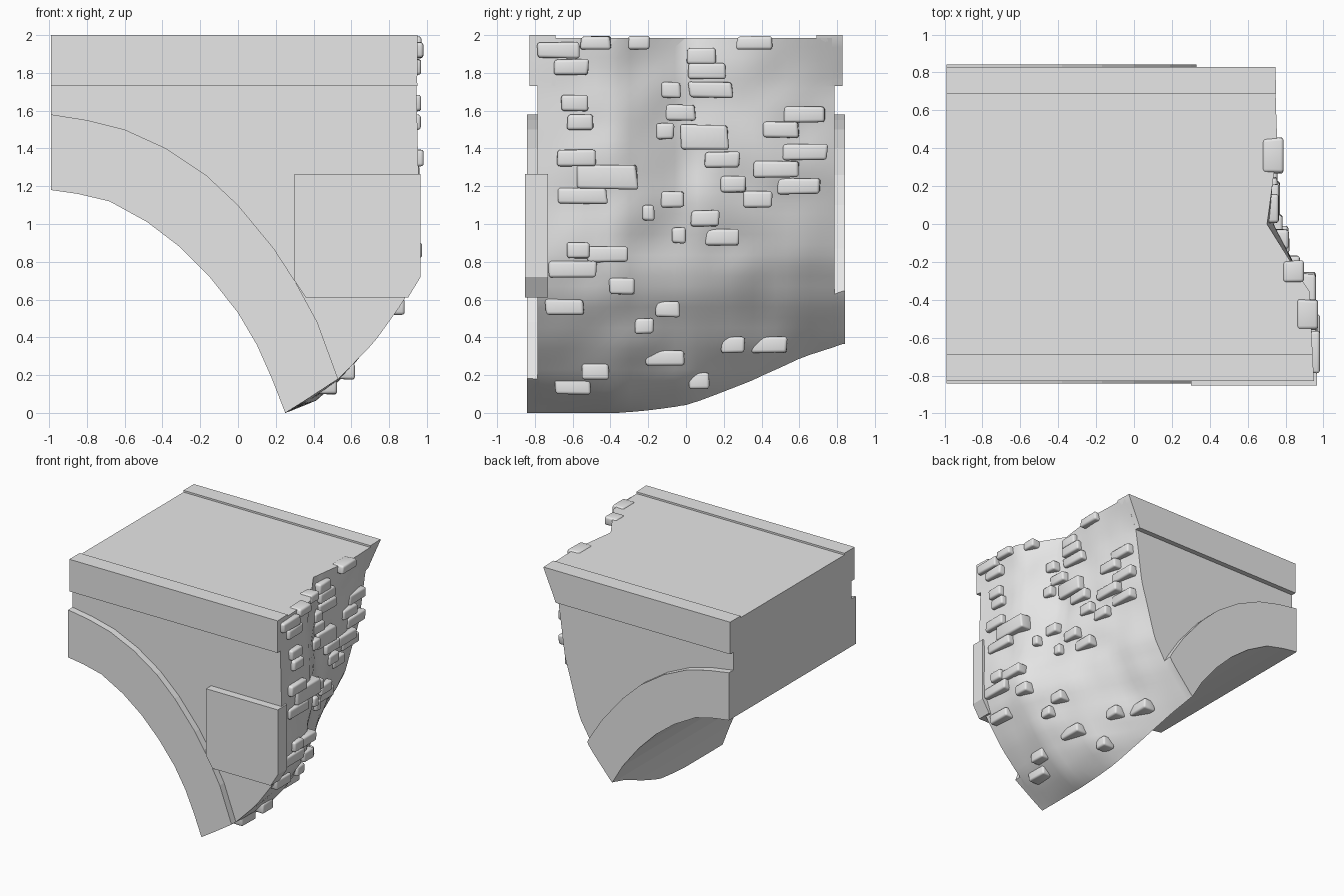
import bpy
import bmesh
import random
from mathutils import Vector, noise

random.seed(4)
if "Cube" in bpy.data.objects:
    bpy.data.objects.remove(bpy.data.objects["Cube"], do_unlink=True)

# One plain stone colour
stone = bpy.data.materials.new("grey stone")
stone.use_nodes = True
stone.diffuse_color = (0.8, 0.8, 0.8, 1)
stone.node_tree.nodes["Principled BSDF"].inputs["Base Color"].default_value = (0.8, 0.8, 0.8, 1)

LEFT, FAR, DECK = -0.99, 1.2, 1.985
WALL = 0.785

# Arch curves (x, z)
INNER = [(LEFT, 1.18), (-.85, 1.16), (-.68, 1.12), (-.48, 1.01), (-.31, .88),
         (-.15, .72), (0, .53), (.1, .36), (.18, .18), (.25, 0)]
OUTER = [(LEFT, 1.58), (-.8, 1.55), (-.6, 1.5), (-.38, 1.4), (-.17, 1.26),
         (0, 1.1), (.19, .87), (.3, .7), (.42, .48), (.53, .18), (.59, 0)]

# Broken end: depth x at a few heights (rows) and widths (columns)
COLUMNS = [-.84, -.36, 0, .4, .84]
ROWS = [(-.05, [.17, .1, .08, -.1, -.3]),
        (.05, [.33, .4, .25, 0, -.2]),
        (.18, [.53, .55, .44, .16, -.1]),
        (.37, [.72, .7, .56, .32, .1]),
        (.6, [.89, .84, .68, .47, .3]),
        (.8, [.96, .9, .74, .58, .42]),
        (1.26, [.96, .92, .73, .67, .56]),
        (1.73, [.95, .9, .74, .7, .63]),
        (2, [.95, .93, .7, .76, .75])]


def locate(value, stops):
    """Index of the interval holding value, and the fraction along it."""
    value = min(max(value, stops[0]), stops[-1])
    i = max(k for k in range(len(stops) - 1) if stops[k] <= value)
    return i, (value - stops[i]) / (stops[i + 1] - stops[i])


def broken_depth(y, z):
    i, s = locate(y, COLUMNS)
    j, t = locate(z, [row[0] for row in ROWS])
    low, high = ROWS[j][1], ROWS[j + 1][1]
    x = (low[i] * (1 - s) + low[i + 1] * s) * (1 - t) + (high[i] * (1 - s) + high[i + 1] * s) * t
    inside = max(0, min(1, (.8 - abs(y)) * 4, z * 3, (2 - z) * 4))
    return x + inside * .03 * noise.noise(Vector((3, y * 4, z * 4)))


def finish(name, bm, smooth=False):
    bmesh.ops.recalc_face_normals(bm, faces=bm.faces)
    for face in bm.faces:
        face.smooth = smooth
    mesh = bpy.data.meshes.new(name)
    bm.to_mesh(mesh)
    bm.free()
    mesh.materials.append(stone)
    obj = bpy.data.objects.new(name, mesh)
    bpy.context.collection.objects.link(obj)
    return obj


def apply_modifiers(obj):
    bpy.ops.object.select_all(action="DESELECT")
    bpy.context.view_layer.objects.active = obj
    obj.select_set(True)
    for mod in list(obj.modifiers):
        bpy.ops.object.modifier_apply(modifier=mod.name)


def break_cutter():
    """Solid that covers everything beyond the broken surface."""
    bm = bmesh.new()
    ny, nz = 32, 40
    front, back = [], []
    for i in range(ny + 1):
        y = -.95 + 1.9 * i / ny
        heights = [-.1 + 2.2 * k / nz for k in range(nz + 1)]
        front.append([bm.verts.new((broken_depth(y, z), y, z)) for z in heights])
        back.append([bm.verts.new((1.6, y, z)) for z in heights])
    for i in range(ny):
        for k in range(nz):
            for g in (front, back):
                bm.faces.new((g[i][k], g[i + 1][k], g[i + 1][k + 1], g[i][k + 1]))
    for i in range(ny):
        for k in (0, nz):
            bm.faces.new((front[i][k], front[i + 1][k], back[i + 1][k], back[i][k]))
    for k in range(nz):
        for i in (0, ny):
            bm.faces.new((front[i][k], front[i][k + 1], back[i][k + 1], back[i][k]))
    cutter = finish("break_cutter", bm, smooth=True)
    cutter.hide_render = True
    return cutter


cutter = break_cutter()


def prism(name, profile, y0, y1, broken=True):
    """Extrude an x-z profile along y and optionally break off its end."""
    bm = bmesh.new()
    a = [bm.verts.new((x, y0, z)) for x, z in profile]
    b = [bm.verts.new((x, y1, z)) for x, z in profile]
    bm.faces.new(a)
    bm.faces.new(b[::-1])
    n = len(profile)
    for i in range(n):
        j = (i + 1) % n
        bm.faces.new((a[i], b[i], b[j], a[j]))
    obj = finish(name, bm)
    if broken:
        mod = obj.modifiers.new("break", "BOOLEAN")
        mod.operation = "DIFFERENCE"
        mod.solver = "EXACT"
        mod.object = cutter
        apply_modifiers(obj)
    return obj


# Main masonry body with arched underside
prism("bridge_body", INNER + [(FAR, 0), (FAR, DECK), (LEFT, DECK)], -WALL, WALL)

# Arch rings and cornices on both sides
cornice = [(LEFT, 1.73), (FAR, 1.73), (FAR, 2), (LEFT, 2)]
for side, sign in (("front", -1), ("back", 1)):
    prism(side + "_arch_ring", INNER + OUTER[::-1], *sorted((sign * WALL, sign * .843)))
    prism(side + "_cornice", cornice, *sorted((sign * .69, sign * .828)))

# Stone slab on the front wall
slab = [(.3, 1.265), (.967, 1.265), (.967, .72), (.9, .61), (.36, .61), (.3, .7)]
prism("front_slab", slab, -.852, -.73, broken=False)

# Loose bricks sticking out of the broken end: (y, z, width)
BRICKS = [(-.68, 1.92, .24), (-.61, 1.83, .2), (-.59, 1.64, .15), (-.56, 1.54, .15),
          (-.58, 1.35, .21), (-.42, 1.25, .35), (-.55, 1.15, .28), (-.57, .86, .13),
          (-.41, .84, .23), (-.6, .76, .26), (-.34, .67, .14), (-.64, .56, .22),
          (-.1, .55, .14), (-.22, .46, .11), (-.48, .22, .15), (-.6, .14, .2),
          (-.11, .29, .23), (.07, .17, .11), (.25, .36, .13), (.44, .36, .2),
          (-.48, 1.96, .17), (-.25, 1.96, .12), (.36, 1.96, .2),
          (.08, 1.89, .16), (.11, 1.81, .21), (.13, 1.71, .25), (-.08, 1.71, .11),
          (-.03, 1.59, .17), (-.11, 1.49, .1), (.1, 1.46, .27), (.19, 1.34, .2),
          (.25, 1.21, .14), (-.07, 1.13, .13), (-.2, 1.06, .07), (.1, 1.03, .16),
          (-.04, .94, .08), (.19, .93, .19), (.38, 1.13, .16),
          (.63, 1.58, .23), (.5, 1.5, .2), (.63, 1.38, .25), (.48, 1.29, .25), (.6, 1.2, .24)]
bm = bmesh.new()
for y, z, width in BRICKS:
    height = .14 if .26 < width < .28 or width > .3 else .09
    if z > 1.95:
        height = .075
    x = broken_depth(y, z) - .015
    verts = bmesh.ops.create_cube(bm, size=1)["verts"]
    for v in verts:
        wear = random.uniform(.86, 1)
        v.co = Vector((x + v.co.x * .11, y + v.co.y * width * wear, z + v.co.z * height * wear))
bricks = finish("loose_bricks", bm)
bevel = bricks.modifiers.new("worn edges", "BEVEL")
bevel.width = .016
bevel.segments = 3
apply_modifiers(bricks)
bpy.ops.object.shade_smooth_by_angle(angle=.9)

bpy.data.objects.remove(cutter, do_unlink=True)
